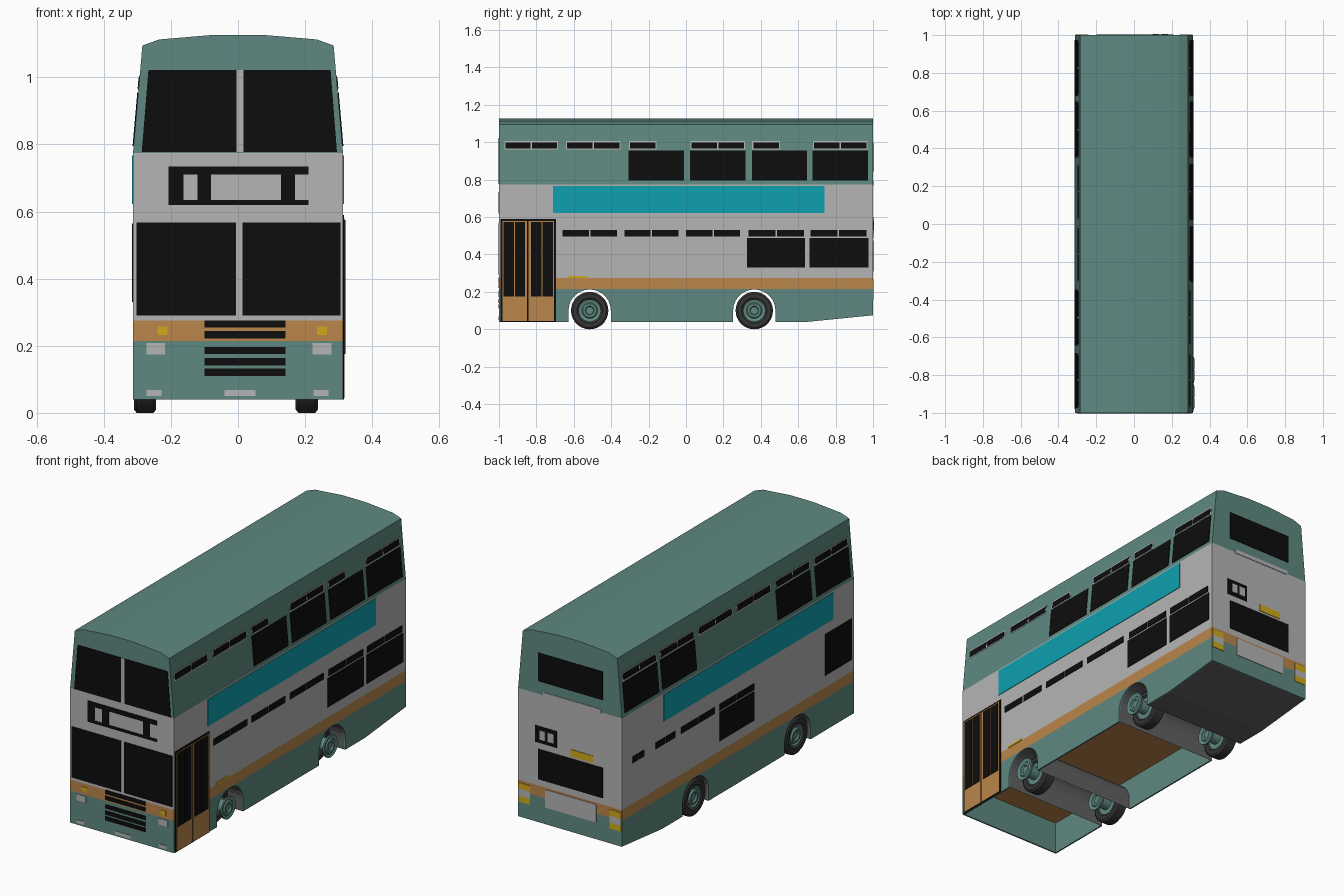
import bpy, bmesh, math
from mathutils import Matrix

if "Cube" in bpy.data.objects:
    bpy.data.objects.remove(bpy.data.objects["Cube"])

def mat(name, r, g, b):
    m = bpy.data.materials.new(name)
    m.diffuse_color = (r, g, b, 1)
    m.use_nodes = True
    m.node_tree.nodes["Principled BSDF"].inputs["Base Color"].default_value = m.diffuse_color
    return m

TEAL = mat("teal_paint", .115, .25, .22)
WHITE = mat("off_white_paint", .46, .46, .46)
ORANGE = mat("orange_paint", .49, .24, .07)
CYAN = mat("cyan_panel", .004, .35, .43)
GLASS = mat("black_glass", .004, .004, .004)
YELLOW = mat("yellow_lamp", .62, .41, .01)
RUBBER = mat("tyre_rubber", .035, .035, .035)
GREY = mat("underside_grey", .12, .12, .12)

def finish(name, bm, *mats):
    bmesh.ops.recalc_face_normals(bm, faces=bm.faces)
    me = bpy.data.meshes.new(name)
    bm.to_mesh(me)
    bm.free()
    for m in mats:
        me.materials.append(m)
    ob = bpy.data.objects.new(name, me)
    bpy.context.collection.objects.link(ob)
    return ob

def prism(bm, pts, off):
    """Closed solid from a polygon pushed along an offset."""
    f = bm.faces.new([bm.verts.new(p) for p in pts])
    g = bmesh.ops.extrude_face_region(bm, geom=[f], use_keep_orig=True)
    bmesh.ops.translate(bm, vec=off, verts=[v for v in g["geom"] if isinstance(v, bmesh.types.BMVert)])

HW = .313

def half_width(z):
    return HW - max(0, z - .775) * .028 / .32

def on(side, a, z, d):
    """Point on a wall: a runs along the wall, d is distance out of it."""
    return {"R": (half_width(z) + d, a, z), "L": (-half_width(z) - d, a, z),
            "F": (a, -1 - d, z), "B": (a, 1 + d, z)}[side]

def plates(name, m, rects, d=.003):
    """Thin plates; rect = side, a0, a1, z0, z1 and optional top a0, a1."""
    bm = bmesh.new()
    for s, a0, a1, z0, z1, *top in rects:
        t0, t1 = top or (a0, a1)
        ring = ((a0, z0), (a1, z0), (t1, z1), (t0, z1))
        lo = [bm.verts.new(on(s, a, z, -.001)) for a, z in ring]
        hi = [bm.verts.new(on(s, a, z, d)) for a, z in ring]
        bm.faces.new(lo)
        bm.faces.new(hi)
        for i in range(4):
            j = (i + 1) % 4
            bm.faces.new((lo[i], lo[j], hi[j], hi[i]))
    return finish(name, bm, m)

# Body shell: cross-section run along y, coloured by height
half = [(HW, .215), (HW, .775), (.285, 1.095), (.235, 1.113), (.07, 1.127)]
section = half + [(-x, z) for x, z in reversed(half)]
bm = bmesh.new()
prism(bm, [(x, -1, z) for x, z in section], (0, 2, 0))
for h in (.275, .775):
    bmesh.ops.bisect_plane(bm, geom=bm.verts[:] + bm.edges[:] + bm.faces[:],
                           plane_co=(0, 0, h), plane_no=(0, 0, 1))
for f in bm.faces:
    z = f.calc_center_median().z
    f.material_index = 0 if z < .275 else 1 if z < .775 else 2
finish("body_shell", bm, ORANGE, WHITE, TEAL)

# Lower skirt with wheel arches
AXLES = (-.515, .365)
def arch(c, r=.113, n=14):
    arc = [(c - r * math.cos(math.pi * i / n), .1 + r * math.sin(math.pi * i / n)) for i in range(n + 1)]
    return [(c - r, .04)] + arc + [(c + r, .04)]

profile = [(-1, .215), (-1, .04)] + arch(AXLES[0]) + arch(AXLES[1]) + [(.65, .04), (1, .075), (1, .215)]
bm = bmesh.new()
for s in (-1, 1):
    prism(bm, [(s * HW, y, z) for y, z in profile], (-s * .008, 0, 0))
prism(bm, [(-HW, -1, .04), (HW, -1, .04), (HW, -1, .215), (-HW, -1, .215)], (0, .008, 0))
prism(bm, [(-HW, 1, .075), (HW, 1, .075), (HW, 1, .215), (-HW, 1, .215)], (0, -.008, 0))
finish("skirt", bm, TEAL)

# Wheel tunnels and rear underside
bm = bmesh.new()
for path in (arch(AXLES[0]), arch(AXLES[1]), [(AXLES[1] + .113, .041), (.65, .041), (.995, .076)]):
    rows = [[bm.verts.new((x, y, z)) for y, z in path] for x in (-.306, .306)]
    for i in range(len(path) - 1):
        bm.faces.new((rows[0][i], rows[0][i + 1], rows[1][i + 1], rows[1][i]))
finish("wheel_tunnels_and_underside", bm, GREY)

# Wheels: lathed profile of (x, radius, material), right ones are moved copies
def lathe(name, prof, m, x, y):
    bm = bmesh.new()
    vs = [bm.verts.new((px, 0, r)) for px, r in prof]
    es = [bm.edges.new(p) for p in zip(vs, vs[1:])]
    bmesh.ops.spin(bm, geom=vs + es, axis=(1, 0, 0), cent=(0, 0, 0), angle=2 * math.pi, steps=28)
    bmesh.ops.remove_doubles(bm, verts=bm.verts, dist=.0001)
    bmesh.ops.translate(bm, vec=(x, y, .1), verts=bm.verts)
    ob = finish(name, bm, m)
    bpy.context.view_layer.objects.active = ob
    ob.select_set(True)
    bpy.ops.object.shade_smooth_by_angle(angle=math.radians(35))
    ob.select_set(False)

tyre = [(.006, .06), (0, .068), (0, .09), (.008, .1), (.058, .1), (.066, .09), (.066, .068), (.06, .06), (.006, .06)]
hub = [(.012, 0), (.012, .02), (.004, .026), (.004, .036), (.014, .042), (.006, .052), (.006, .062),
       (.06, .062), (.06, .034), (.125, .034), (.125, .06), (.133, .06), (.128, .042), (.134, .036),
       (.134, .024), (.126, .02), (.126, 0)]
for y, end in zip(AXLES, ("front", "rear")):
    for x, side in ((-.31, "left"), (.172, "right")):
        lathe(f"{end}_{side}_tyre", tyre, RUBBER, x, y)
        lathe(f"{end}_{side}_hub", hub, TEAL, x, y)

# Upper deck side windows: six bays, each a vent strip with an optional pane
def vents(side, spans, z0, z1):
    out = []
    for a, b in spans:
        m = (a + b) / 2
        out += [(side, a, m - .004, z0, z1), (side, m + .004, b, z0, z1)]
    return out

bays = [(-.965, -.69), (-.635, -.355), (-.3, -.02), (.03, .31), (.36, .64), (.685, .965)]
up_vents = vents("L", bays, .967, 1.0)
for i, (a, b) in enumerate(bays):
    v = vents("R", [(a, b)], .967, 1.0)
    up_vents += v[:1] if i in (2, 4) else v
up_panes = [("R", a - .008, b + .008, .795, .955) for a, b in bays[2:]]
up_panes += [("L", a - .008, b + .008, .795, .955) for a, b in bays[:2] + bays[4:]]
plates("upper_window_frames", WHITE, [(s, a - .006, b + .006, z0 - .006, z1 + .006)
                                      for s, a, b, z0, z1 in up_vents], .0015)
plates("upper_vents", GLASS, up_vents)
plates("upper_side_windows", GLASS, up_panes)

# Lower deck side windows
low = vents("R", [(-.66, -.37), (-.33, -.04), (0, .29), (.335, .63), (.665, .965)], .497, .532)
low += vents("L", [(.81, .91), (.54, .71), (.2, .49), (-.14, .16)], .497, .532)
low += [("R", .325, .635, .33, .488), ("R", .66, .975, .33, .488),
        ("L", -.14, .16, .33, .488), ("L", -.98, -.75, .34, .565)]
plates("lower_side_windows", GLASS, low)

# Side panels and small side marker
plates("side_panels", CYAN, [("R", -.71, .74, .622, .767), ("L", -.82, .64, .622, .767)])
plates("side_marker", YELLOW, [("R", -.635, -.53, .274, .286)])

# Entrance door
plates("door_frame", GLASS, [("R", -.992, -.695, .04, .59)], .003)
plates("door_leaves", ORANGE, [("R", -.98, -.85, .045, .58), ("R", -.842, -.705, .045, .58)], .005)
plates("door_windows", GLASS, [("R", a, a + .055, .175, .575) for a in (-.975, -.915, -.828, -.767)], .007)

# Front: windscreens, destination box, grille, lamps
plates("front_windows", GLASS, [("F", -.287, -.004, .777, 1.022, -.267, -.004),
                                ("F", .016, .295, .777, 1.022, .016, .276),
                                ("F", -.303, -.006, .29, .568), ("F", .014, .305, .29, .568)])
plates("front_upper_divider", WHITE, [("F", -.004, .016, .777, 1.022)])
plates("destination_box", GLASS, [("F", -.207, .21, .71, .735), ("F", -.207, .21, .62, .635),
                                  ("F", -.207, -.162, .63, .715), ("F", -.12, -.08, .63, .715),
                                  ("F", .128, .17, .63, .715)])
plates("grille", GLASS, [("F", -.1, .142, z, z + .022) for z in (.11, .141, .175, .222, .254)])
plates("front_indicators", YELLOW, [("F", -.24, -.21, .232, .258), ("F", .235, .265, .232, .258)])
plates("headlamps", WHITE, [("F", -.273, -.217, .174, .208), ("F", .222, .278, .174, .208),
                            ("F", -.273, -.228, .05, .068), ("F", -.04, .052, .05, .068),
                            ("F", .225, .27, .05, .068)])

# Back: windows, route box, plates, lamps
plates("back_windows", GLASS, [("B", -.198, .192, .845, 1.0), ("B", -.198, .192, .31, .475)])
plates("back_route_box", GLASS, [("B", .08, .21, .51, .6)])
plates("back_route_panes", WHITE, [("B", .097, .132, .53, .58), ("B", .146, .181, .53, .58)], .005)
plates("back_trim", WHITE, [("B", -.19, .16, .77, .792), ("B", -.16, .15, .167, .265)])
plates("back_marker", YELLOW, [("B", -.14, -.005, .487, .525)])
ends = ((-.31, -.24), (.24, .31))
plates("back_indicators", YELLOW, [("B", a, b, z, z + .033) for a, b in ends for z in (.157, .228)])
plates("back_reverse_lamps", WHITE, [("B", a, b, .19, .228) for a, b in ends])
